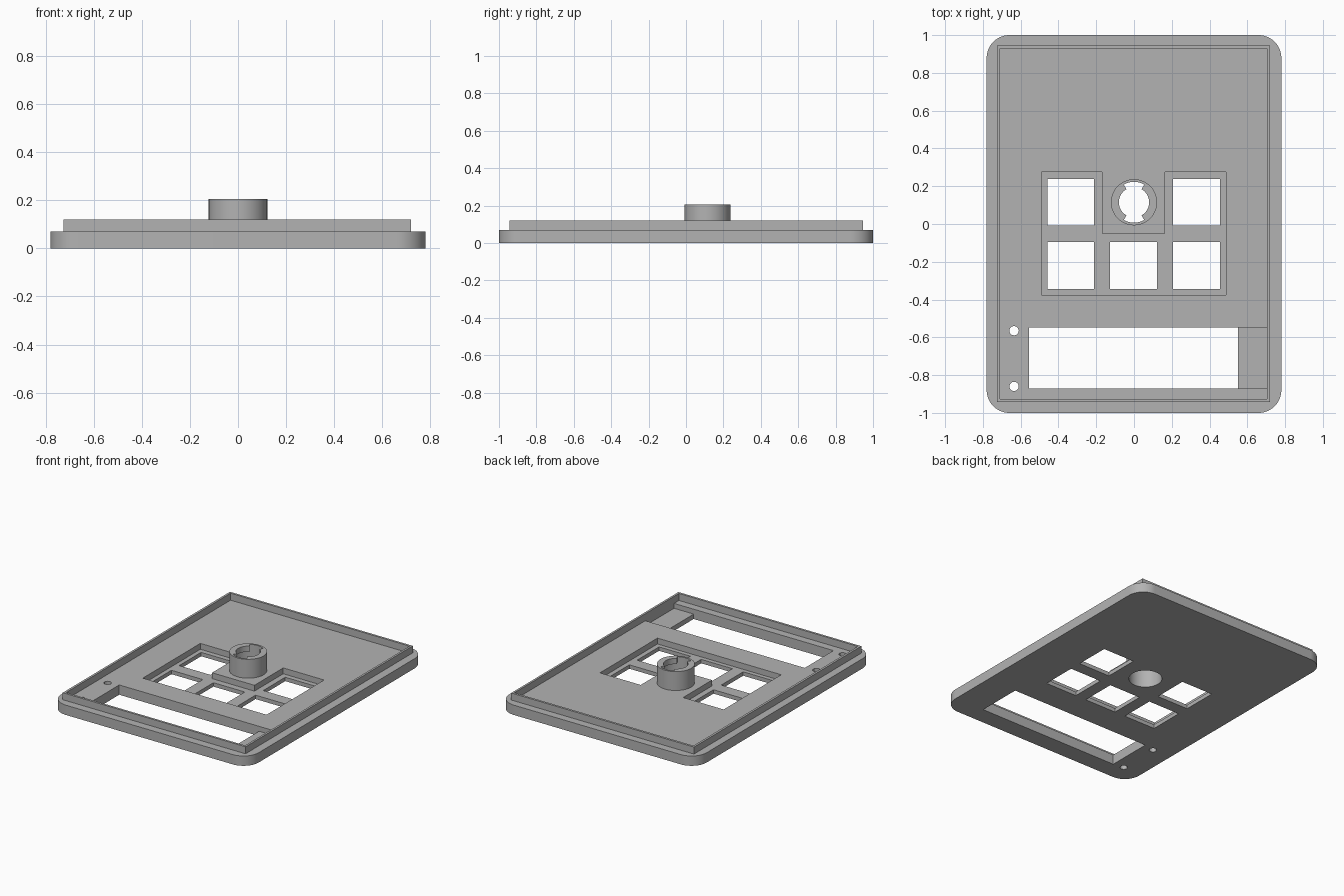
import bpy, bmesh
from math import sin, cos, radians

cube = bpy.data.objects.get("Cube")
if cube:
    bpy.data.objects.remove(cube, do_unlink=True)

grey = bpy.data.materials.new("plain_grey")
grey.use_nodes = True
COLOUR = (0.45, 0.45, 0.45, 1)
grey.diffuse_color = COLOUR
grey.node_tree.nodes["Principled BSDF"].inputs["Base Color"].default_value = COLOUR


def arc(cx, cy, r, start, end, step=5):
    """Points on an arc, angles in degrees."""
    n = round((end - start) / step)
    return [(cx + r * cos(radians(start + i * step)),
             cy + r * sin(radians(start + i * step))) for i in range(n + 1)]


def circle(cx, cy, r, step=5):
    return arc(cx, cy, r, 0, 360 - step, step)


def rect(x0, x1, y0, y1):
    return [(x0, y0), (x1, y0), (x1, y1), (x0, y1)]


def prism(name, outline, z0, z1):
    """Extrude a flat outline between two heights."""
    bm = bmesh.new()
    face = bm.faces.new([bm.verts.new((x, y, z0)) for x, y in outline])
    top = bmesh.ops.extrude_face_region(bm, geom=[face])["geom"]
    verts = [v for v in top if isinstance(v, bmesh.types.BMVert)]
    bmesh.ops.translate(bm, verts=verts, vec=(0, 0, z1 - z0))
    bmesh.ops.recalc_face_normals(bm, faces=bm.faces)
    mesh = bpy.data.meshes.new(name)
    bm.to_mesh(mesh)
    bm.free()
    mesh.materials.append(grey)
    obj = bpy.data.objects.new(name, mesh)
    bpy.context.collection.objects.link(obj)
    return obj


def cut(obj, outline, z0, z1):
    """Subtract an extruded outline and bake the result."""
    cutter = prism("cutter", outline, z0, z1)
    mod = obj.modifiers.new("cut", "BOOLEAN")
    mod.operation = "DIFFERENCE"
    mod.solver = "EXACT"
    mod.object = cutter
    bpy.context.view_layer.update()
    result = obj.evaluated_get(bpy.context.evaluated_depsgraph_get())
    mesh = bpy.data.meshes.new_from_object(result)
    obj.modifiers.clear()
    obj.data = mesh
    bpy.data.objects.remove(cutter, do_unlink=True)


def smooth(obj):
    obj.data.shade_smooth()
    obj.data.set_sharp_from_angle(angle=radians(30))


PLATE, RIM, BOSS = 0.07, 0.12, 0.205    # top heights
BELOW, ABOVE = -0.1, 0.3                # cutter limits
BOSS_Y, BORE = 0.115, 0.108

# Face plate with rounded corners
W, L, R = 0.78 - 0.12, 1 - 0.12, 0.12
outline = (arc(W, L, R, 0, 90) + arc(-W, L, R, 90, 180)
           + arc(-W, -L, R, 180, 270) + arc(W, -L, R, 270, 360))
plate = prism("face_plate", outline, 0, PLATE)

# Button recess, stepping around the boss pedestal
recess = [(-0.49, -0.375), (0.488, -0.375), (0.488, 0.275), (0.165, 0.275),
          (0.165, -0.05), (-0.17, -0.05), (-0.17, 0.275), (-0.49, 0.275)]
cut(plate, recess, 0.028, ABOVE)

# Button openings
for x, y in [(-0.335, 0.115), (0.33, 0.115),
             (-0.335, -0.22), (-0.003, -0.22), (0.33, -0.22)]:
    h = 0.124
    cut(plate, rect(x - h, x + h, y - h, y + h), BELOW, ABOVE)

# Display window with a shallow shelf at one end
cut(plate, rect(0.4, 0.705, -0.872, -0.548), 0.035, ABOVE)
cut(plate, rect(-0.555, 0.55, -0.872, -0.548), BELOW, ABOVE)

# Screw holes and boss bore
for y in (-0.565, -0.86):
    cut(plate, circle(-0.635, y, 0.025, 30), BELOW, ABOVE)
cut(plate, circle(0, BOSS_Y, BORE), BELOW, ABOVE)
smooth(plate)

# Thin raised rim
rim = prism("rim", rect(-0.725, 0.72, -0.943, 0.945), PLATE, RIM)
cut(rim, rect(-0.709, 0.705, -0.927, 0.929), BELOW, ABOVE)

# Hollow boss
boss = prism("boss", circle(0, BOSS_Y, 0.122), PLATE, BOSS)
cut(boss, circle(0, BOSS_Y, BORE), BELOW, ABOVE)
smooth(boss)

# Two locking tabs inside the top of the boss
for side, start in (("left", -60), ("right", 120)):
    tab = arc(0, BOSS_Y, BORE, start, start + 120)
    tab += arc(0, BOSS_Y, 0.08, start, start + 120)[::-1]
    smooth(prism("boss_tab_" + side, tab, BOSS - 0.04, BOSS))
